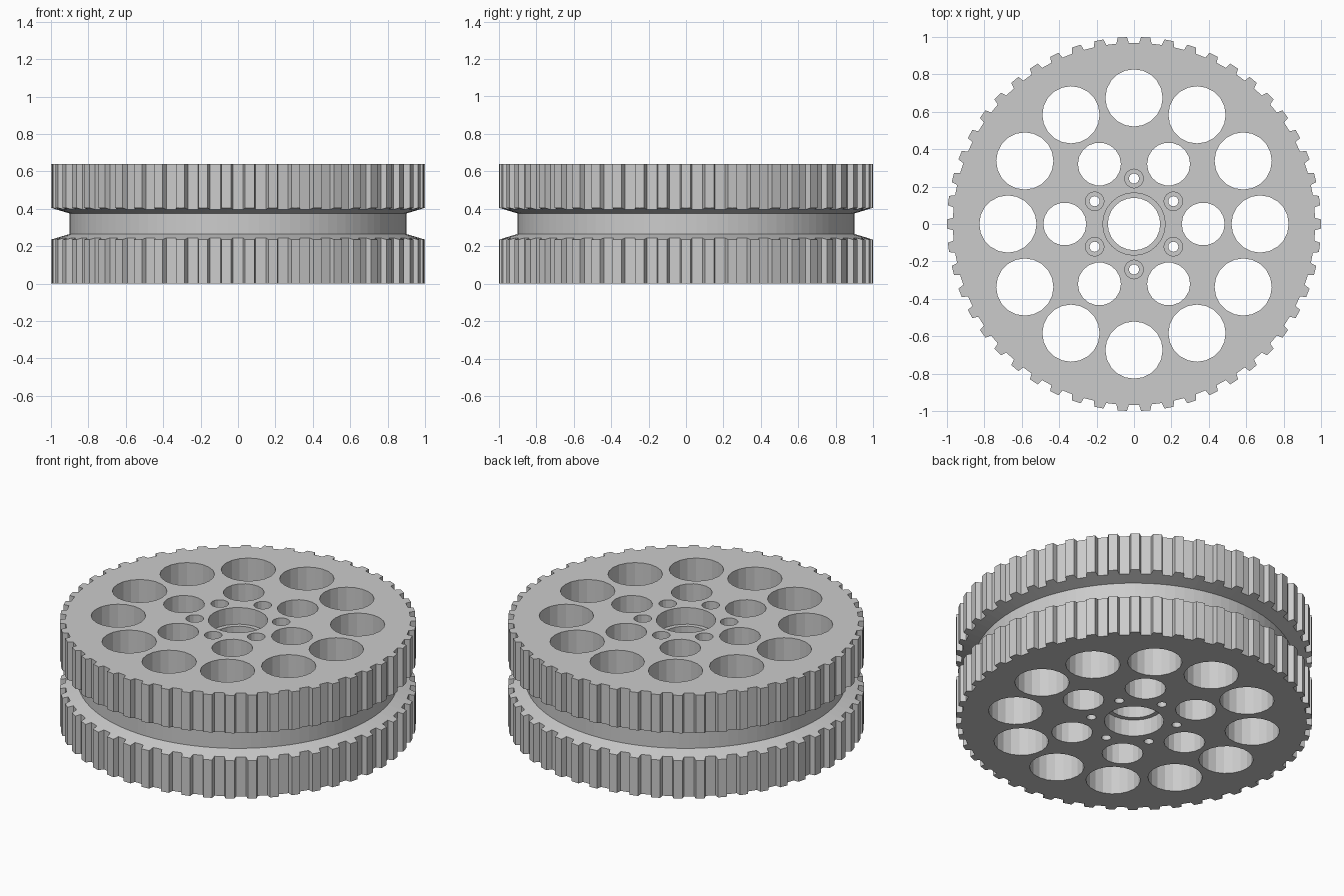
import bpy, bmesh
from math import sin, cos, pi, atan2, hypot

if "Cube" in bpy.data.objects:
    bpy.data.objects.remove(bpy.data.objects["Cube"])

HEIGHT = 0.64
TEETH = 50


def make_object(name, bm):
    bmesh.ops.recalc_face_normals(bm, faces=bm.faces)
    mesh = bpy.data.meshes.new(name)
    bm.to_mesh(mesh)
    bm.free()
    obj = bpy.data.objects.new(name, mesh)
    bpy.context.collection.objects.link(obj)
    return obj


def lathe(bm, profile, sides, cx=0.0, cy=0.0, closed_ring=False):
    """Turn an (r, z) profile into a solid plug, or into a ring."""
    rings = [[bm.verts.new((cx + r * cos(2 * pi * k / sides),
                            cy + r * sin(2 * pi * k / sides), z))
              for k in range(sides)] for r, z in profile]
    pairs = list(zip(rings, rings[1:]))
    if closed_ring:
        pairs.append((rings[-1], rings[0]))
    else:
        bm.faces.new(rings[0])
        bm.faces.new(rings[-1])
    for a, b in pairs:
        for k in range(sides):
            j = (k + 1) % sides
            bm.faces.new((a[k], a[j], b[j], b[k]))


def lathe_circle(bm, profile, sides, count, radius, start=0.0):
    for i in range(count):
        a = start + 2 * pi * i / count
        lathe(bm, profile, sides, radius * cos(a), radius * sin(a))


# Toothed wheel body: one tooth outline repeated round, then extruded
tooth = [(0.968, -0.033), (0.9997, -0.025), (0.9997, 0.025), (0.968, 0.033)]
bm = bmesh.new()
outline = []
for i in range(TEETH):
    for x, y in tooth:
        r, a = hypot(x, y), atan2(y, x) + 2 * pi * i / TEETH
        outline.append(bm.verts.new((r * cos(a), r * sin(a), 0)))
base = bm.faces.new(outline)
top = bmesh.ops.extrude_face_region(bm, geom=[base])["geom"]
bmesh.ops.translate(bm, vec=(0, 0, HEIGHT),
                    verts=[v for v in top if isinstance(v, bmesh.types.BMVert)])
wheel = make_object("toothed_wheel", bm)

# Cutters: everything removed from the wheel
bm = bmesh.new()
lo, hi = -0.1, HEIGHT + 0.1
# central groove with sloped shoulders
lathe(bm, [(0.9, 0.265), (1.1, 0.205), (1.1, 0.435), (0.9, 0.375)], 100,
      closed_ring=True)
# axle bore with a bearing seat at each end
lathe(bm, [(0.167, lo), (0.167, 0.103), (0.14, 0.103),
           (0.14, HEIGHT - 0.103), (0.167, HEIGHT - 0.103), (0.167, hi)], 24)
# large and medium lightening holes
lathe_circle(bm, [(0.153, lo), (0.153, hi)], 20, 12, 0.674)
lathe_circle(bm, [(0.115, lo), (0.115, hi)], 18, 6, 0.37)
# counterbored screw holes
lathe_circle(bm, [(0.027, lo), (0.027, HEIGHT - 0.06),
                  (0.05, HEIGHT - 0.06), (0.05, hi)], 16, 6, 0.243, pi / 6)
cutter = make_object("wheel_cutter", bm)
cutter.hide_render = True

# Cut the wheel and discard the helper
mod = wheel.modifiers.new("cut", "BOOLEAN")
mod.operation = "DIFFERENCE"
mod.solver = "EXACT"
mod.object = cutter
bpy.context.view_layer.objects.active = wheel
wheel.select_set(True)
bpy.ops.object.modifier_apply(modifier=mod.name)
bpy.data.objects.remove(cutter)
